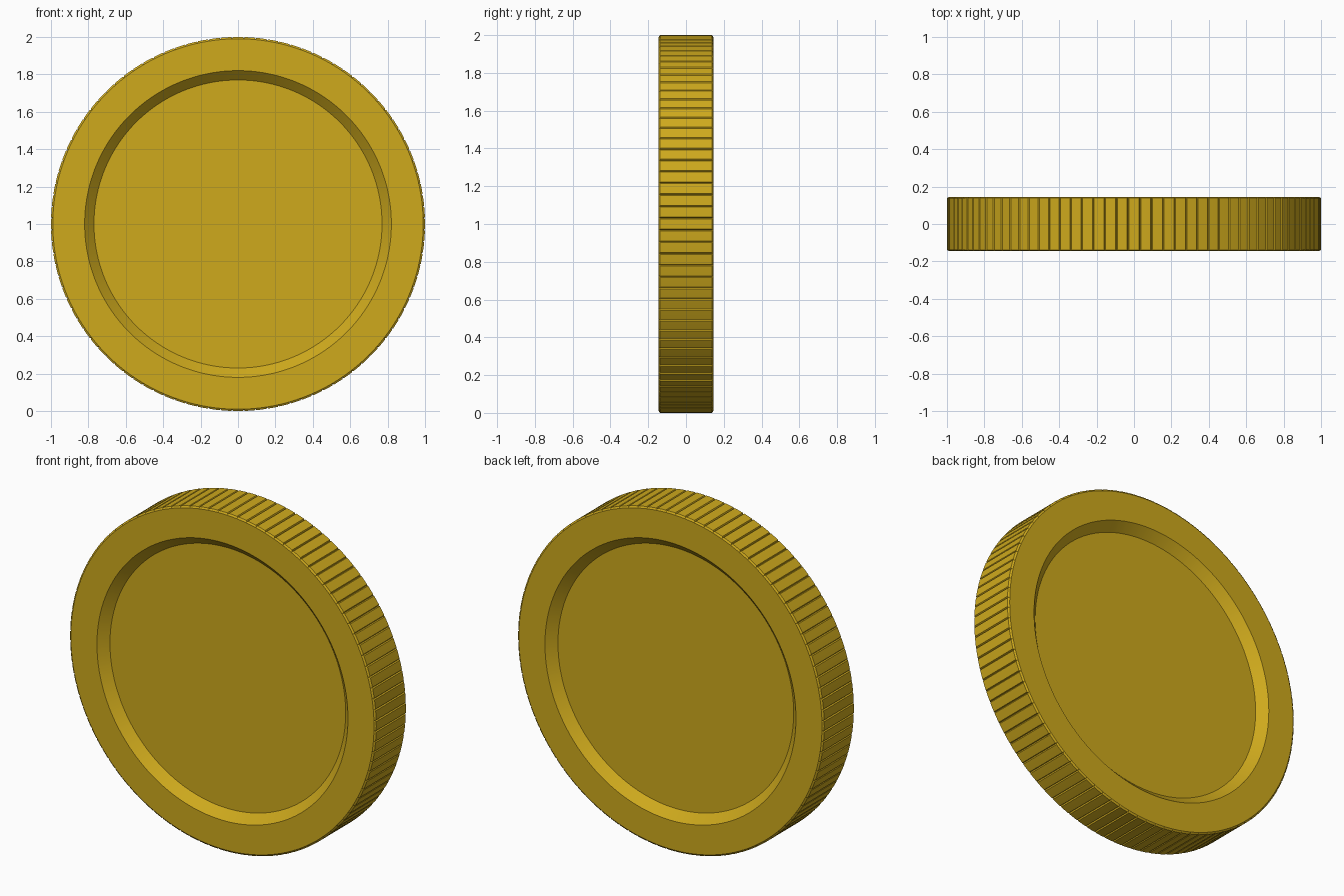
import bpy, bmesh, math

if "Cube" in bpy.data.objects:
    bpy.data.objects.remove(bpy.data.objects["Cube"])

REEDS = 100
PITCH = 2 * math.pi / REEDS

# Angles round the rim; each reed is a wide land followed by a thin groove
angles = []
for i in range(REEDS):
    for f, groove in ((0.08, False), (0.5, False), (0.92, False), (1.0, True)):
        angles.append(((i + f - 0.5) * PITCH, groove))

# Half profile: (radius, y, reeded)
front = [(0.77, -0.095, False), (0.82, -0.145, False), (0.99, -0.145, False),
         (1.0, -0.138, True)]
profile = front + [(r, -y, g) for r, y, g in reversed(front)]

bm = bmesh.new()
rings = []
for r, y, reeded in profile:
    ring = []
    for a, groove in angles:
        rr = r - 0.007 if reeded and groove else r
        ring.append(bm.verts.new((rr * math.cos(a), y, 1 + rr * math.sin(a))))
    rings.append(ring)

n = len(angles)
for a, b in zip(rings, rings[1:]):
    for i in range(n):
        j = (i + 1) % n
        bm.faces.new((a[i], a[j], b[j], b[i]))

# Recessed face on each side
bm.faces.new(rings[0])
bm.faces.new(rings[-1])
bmesh.ops.recalc_face_normals(bm, faces=bm.faces)

mesh = bpy.data.meshes.new("coin")
bm.to_mesh(mesh)
bm.free()
coin = bpy.data.objects.new("coin", mesh)
bpy.context.collection.objects.link(coin)

# Gold colour
gold = bpy.data.materials.new("gold")
gold.diffuse_color = (0.62, 0.40, 0.012, 1)
gold.use_nodes = True
gold.node_tree.nodes["Principled BSDF"].inputs["Base Color"].default_value = gold.diffuse_color
mesh.materials.append(gold)

# Smooth shading with crisp edges
bpy.context.view_layer.objects.active = coin
coin.select_set(True)
bpy.ops.object.shade_smooth_by_angle(angle=math.radians(15))
